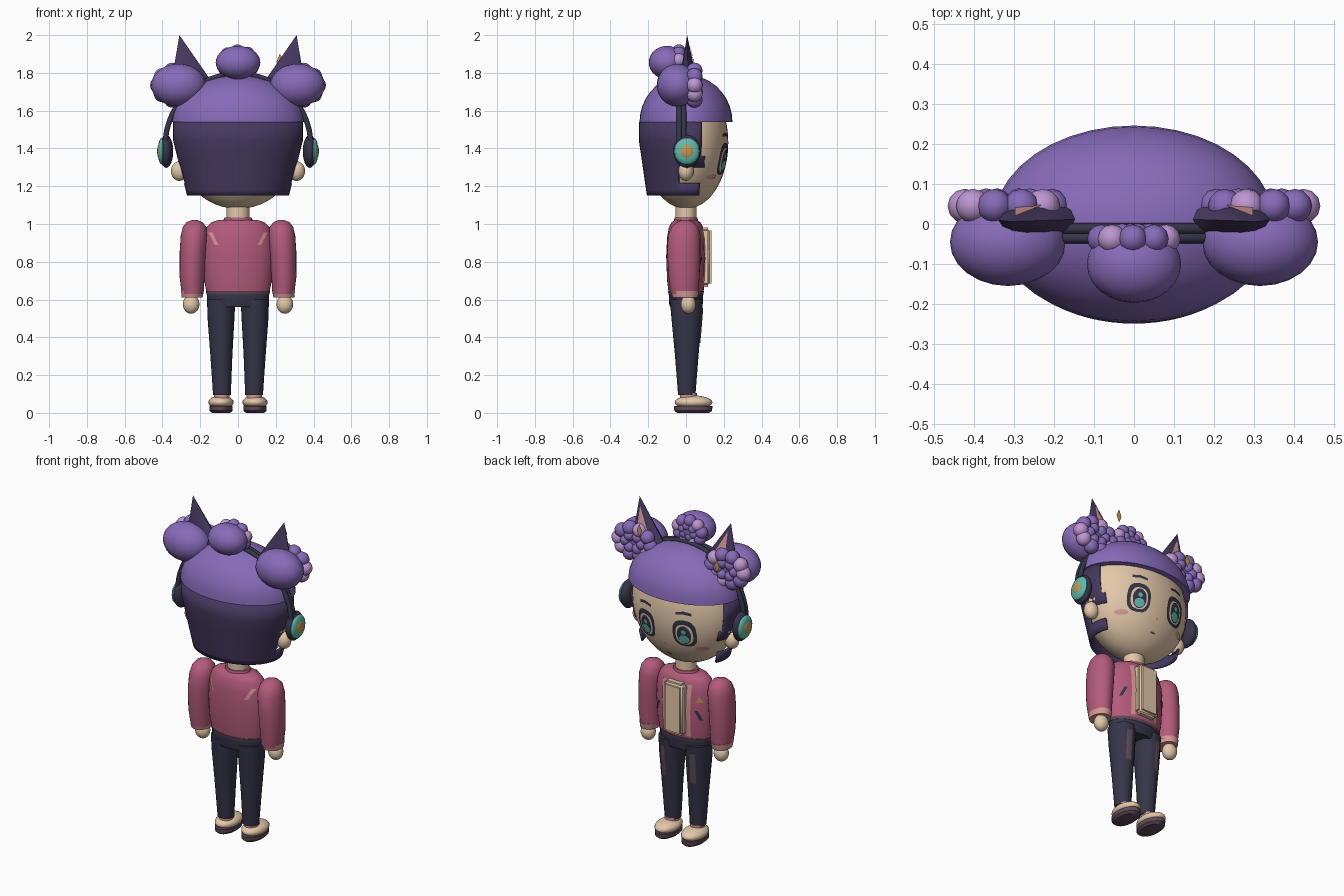
import bpy, bmesh, math
from mathutils import Matrix, Vector

if "Cube" in bpy.data.objects:
    bpy.data.objects.remove(bpy.data.objects["Cube"], do_unlink=True)


def material(name, r, g, b):
    m = bpy.data.materials.new(name)
    m.use_nodes = True
    m.diffuse_color = (r, g, b, 1)
    m.node_tree.nodes["Principled BSDF"].inputs["Base Color"].default_value = (r, g, b, 1)
    return m


PURPLE = material("purple hair", .242, .147, .485)
DARK = material("dark purple hair", .06, .04, .115)
SKIN = material("skin cream", .776, .578, .402)
JACKET = material("rose jacket", .45, .105, .195)
NAVY = material("navy", .036, .036, .067)
PINK = material("light pink", .68, .31, .3)
LILAC = material("lilac", .515, .305, .645)
TEAL = material("teal", .127, .485, .402)
GOLD = material("gold", .578, .305, .08)
MAUVE = material("mauve", .115, .07, .1)


def finish(name, bm, *mats, angle=40):
    me = bpy.data.meshes.new(name)
    bm.to_mesh(me)
    bm.free()
    ob = bpy.data.objects.new(name, me)
    bpy.context.collection.objects.link(ob)
    for m in mats:
        me.materials.append(m)
    bpy.ops.object.select_all(action='DESELECT')
    ob.select_set(True)
    bpy.context.view_layer.objects.active = ob
    bpy.ops.object.shade_smooth_by_angle(angle=math.radians(angle))
    return ob


def balls(name, items, *mats, seg=20, rings=12):
    """Ellipsoids given as (centre, radii, material index)."""
    bm = bmesh.new()
    for c, r, mi in items:
        before = set(bm.faces)
        bmesh.ops.create_uvsphere(bm, u_segments=seg, v_segments=rings, radius=1,
                                  matrix=Matrix.Translation(c) @ Matrix.Diagonal((*r, 1)))
        for f in set(bm.faces) - before:
            f.material_index = mi
    return finish(name, bm, *mats)


def loft(name, sections, mat, n=28, cap=True):
    """Stacked ellipses given as (cx, cy, z, rx, ry)."""
    bm = bmesh.new()
    rows = [[bm.verts.new((cx + rx * math.cos(2 * math.pi * i / n),
                           cy + ry * math.sin(2 * math.pi * i / n), z)) for i in range(n)]
            for cx, cy, z, rx, ry in sections]
    for a, b in zip(rows, rows[1:]):
        for i in range(n):
            j = (i + 1) % n
            bm.faces.new((a[i], a[j], b[j], b[i]))
    if cap:
        bm.faces.new(rows[0][::-1])
        bm.faces.new(rows[-1])
    return finish(name, bm, mat)


def loft_surface(sections):
    """Front/back depth of a loft at (x, z)."""
    def depth(x, z, side):
        for a, b in zip(sections, sections[1:]):
            if min(a[2], b[2]) <= z <= max(a[2], b[2]):
                t = (z - a[2]) / (b[2] - a[2])
                cx, cy, _, rx, ry = [p + (q - p) * t for p, q in zip(a, b)]
                return cy + side * ry * math.sqrt(max(0, 1 - ((x - cx) / rx) ** 2))
        return 0
    return depth


def decal(name, pts, surf, mat, lift=.004, side=1):
    """Thin patch of (x, z) outline points laid over a surface."""
    cx, cz = (sum(p[k] for p in pts) / len(pts) for k in (0, 1))
    bm = bmesh.new()

    def vert(x, z):
        return bm.verts.new((x, surf(x, z, side) + side * lift, z))
    mid, rows = vert(cx, cz), []
    for t in (.34, .67, 1):
        rows.append([vert(cx + (x - cx) * t, cz + (z - cz) * t) for x, z in pts])
    for i in range(len(pts)):
        j = (i + 1) % len(pts)
        bm.faces.new((mid, rows[0][i], rows[0][j]))
        for a, b in zip(rows, rows[1:]):
            bm.faces.new((a[i], b[i], b[j], a[j]))
    bm.normal_update()
    for f in bm.faces:
        if f.normal.y * side < 0:
            f.normal_flip()
    return finish(name, bm, mat)


def oval(cx, cz, rx, rz, n=20, power=1.0):
    out = []
    for i in range(n):
        c, s = math.cos(2 * math.pi * i / n), math.sin(2 * math.pi * i / n)
        out.append((cx + rx * math.copysign(abs(c) ** power, c), cz + rz * math.copysign(abs(s) ** power, s)))
    return out


def strip(x0, z0, x1, z1, w, n=6):
    """Slim bar between two points, widened along x."""
    a = [(x0 + (x1 - x0) * i / n, z0 + (z1 - z0) * i / n) for i in range(n + 1)]
    return [(x - w / 2, z) for x, z in a] + [(x + w / 2, z) for x, z in a[::-1]]


# Head, neck and hair
HEAD = (.33, .224, .35)
balls("head", [((0, 0, 1.43), HEAD, 0)], SKIN, seg=40, rings=24)
loft("neck", [(0, 0, .99, .06, .055), (0, 0, 1.12, .06, .055)], SKIN)
loft("hair_cap", [(0, 0, 1.54 + .25 * math.sin(a), .352 * math.cos(a), .246 * math.cos(a))
                  for a in [math.radians(d) for d in (0, 10, 20, 30, 40, 50, 60, 70, 80, 88)]], PURPLE, n=40)

bm = bmesh.new()
N, levels = 72, (1.15, 1.18, 1.215, 1.25, 1.3, 1.36, 1.44, 1.54)
rows = []
for z in levels:
    t = min(1, (z - 1.15) / .29)
    rx, ry = .27 + .073 * t, .207 + .042 * t
    rows.append([bm.verts.new((rx * math.cos(2 * math.pi * i / N), ry * math.sin(2 * math.pi * i / N), z))
                 for i in range(N)])
for a, b in zip(rows, rows[1:]):
    for i in range(N):
        j = (i + 1) % N
        p = (a[i].co + b[j].co) / 2
        edge = .09 if p.z > 1.3 else (.065 if p.z < 1.215 else -.035)
        if p.y < edge:
            bm.faces.new((a[i], a[j], b[j], b[i]))
bmesh.ops.delete(bm, geom=[v for v in bm.verts if not v.link_faces], context='VERTS')
hair = finish("back_hair", bm, DARK)
mod = hair.modifiers.new("thickness", 'SOLIDIFY')
mod.thickness, mod.offset = .012, -1


# Hair buns with a blossom of small balls on the face side
def bun(name, c, r, front, ring, ball, count, shift):
    balls(name, [(c, r, 0)], PURPLE, seg=24, rings=14)
    items = []
    for k, (scale, num, size) in enumerate(((1, count, 1), (.5, 6, .75))):
        for i in range(num):
            a = 2 * math.pi * (i + shift) / num
            pos = (c[0] + ring[0] * scale * math.cos(a), front + k * .012, c[2] + ring[1] * scale * math.sin(a))
            items.append((pos, (ball * size,) * 3, 1 if k == 0 and i % 3 == 0 else 0))
    balls(name + "_blossom", items, PURPLE, LILAC, seg=12, rings=8)


bun("top_bun", (0, -.1, 1.855), (.118, .097, .088), -.037, (.082, .06), .036, 9, .3)

for s, side in ((1, "left"), (-1, "right")):
    bun(side + "_bun", (s * .315, -.045, 1.735), (.145, .11, .113), .045, (.108, .08), .043, 10, 0 if s > 0 else 5)

    # Pointed animal ear with pink inner face
    bm = bmesh.new()
    tip = Vector((s * .31, .006, 2))
    base = [Vector((s * .245 + .108 * math.cos(math.pi * i / 6), .012 + .048 * math.sin(math.pi * i / 6), 1.75))
            for i in range(12)]
    top, ring = bm.verts.new(tip), [bm.verts.new(p) for p in base]
    for i in range(12):
        bm.faces.new((ring[i], ring[(i + 1) % 12], top))
    bm.faces.new(ring[::-1])
    finish(side + "_pointed_ear", bm, DARK)
    bm = bmesh.new()
    mid = Vector((s * .25, .02, 1.75))
    inner = [tip + (p - tip) * .86 + Vector((0, .006, .0)) for p in base[2:5]]
    inner = [mid + (p - mid) * .95 + Vector((0, .004, 0)) for p in inner]
    vs = [bm.verts.new(p) for p in inner]
    peak = bm.verts.new(tip + Vector((-s * .012, .014, -.05)))
    for a, b in zip(vs, vs[1:]):
        bm.faces.new((a, b, peak))
    finish(side + "_inner_ear", bm, PINK)

    # Ear and headphone cup
    balls(side + "_ear", [((s * .31, 0, 1.28), (.045, .04, .052), 0)], SKIN)
    balls(side + "_cup", [((s * .38, .005, 1.385), (.037, .072, .088), 0)], NAVY)
    balls(side + "_cup_disc", [((s * .403, .005, 1.385), (.022, .066, .07), 0)], TEAL)
    balls(side + "_cup_centre", [((s * .417, .005, 1.385), (.011, .036, .038), 0)], GOLD)

    # Face details
    def face(x, z, sd):
        return sd * HEAD[1] * math.sqrt(max(0, 1 - (x / HEAD[0]) ** 2 - ((z - 1.43) / HEAD[2]) ** 2))
    ex, ez = s * .128, 1.345
    decal(side + "_eye_outline", oval(ex, ez, .068, .085, power=.75), face, NAVY, .003)
    decal(side + "_eye_white", oval(ex, ez - .006, .05, .064, power=.8), face, SKIN, .005)
    decal(side + "_iris", oval(ex, ez - .008, .04, .058), face, NAVY, .007)
    decal(side + "_iris_glow", oval(ex, ez - .034, .029, .026), face, TEAL, .009)
    decal(side + "_pupil_glow", oval(ex, ez + .012, .013, .014, n=10), face, TEAL, .009)
    decal(side + "_eyebrow", [(ex - s * .045, 1.46), (ex, 1.466), (ex + s * .045, 1.46),
                              (ex + s * .045, 1.476), (ex, 1.484), (ex - s * .045, 1.474)], face, NAVY)
    decal(side + "_blush", oval(s * .205, 1.25, .033, .014), face, PINK)

    # Arm, cuff and hand
    loft(side + "_sleeve", [(s * .24, -.008, .63, .058, .072), (s * .243, -.01, .72, .066, .082),
                            (s * .238, -.012, .85, .071, .088), (s * .232, -.01, .94, .071, .086),
                            (s * .23, -.006, .985, .062, .07), (s * .23, -.004, 1.01, .042, .045),
                            (s * .23, -.003, 1.022, .012, .014)], JACKET)
    loft(side + "_cuff", [(s * .243, -.004, .61, .055, .066), (s * .241, -.006, .645, .06, .075)], PINK)
    balls(side + "_hand", [((s * .248, .012, .575), (.044, .04, .05), 0)], SKIN)

    # Leg with side stripe, ankle and shoe
    leg = [(s * .085, .004, .095, .047, .046), (s * .088, .004, .3, .058, .062),
           (s * .09, .003, .5, .071, .08), (s * .089, .002, .6, .075, .088)]
    loft(side + "_trouser_leg", leg, NAVY)
    decal(side + "_leg_stripe", strip(s * .1, .37, s * .103, .555, .034), loft_surface(leg), MAUVE)
    loft(side + "_ankle", [(s * .086, .012, .06, .04, .045), (s * .086, .012, .105, .04, .045)], PINK)
    balls(side + "_shoe", [((s * .09, .04, .056), (.067, .1, .036), 0)], SKIN)
    loft(side + "_sole", [(s * .09, .038, 0, .048, .085), (s * .09, .038, .012, .061, .1),
                          (s * .09, .038, .036, .062, .102)], MAUVE)

decal("nose", oval(0, 1.255, .008, .006, n=8), face, PINK)
decal("mouth", oval(0, 1.18, .018, .005, n=10), face, MAUVE)

# Headphone band made of two parallel tubes
for k, y in enumerate((-.012, -.035)):
    cu = bpy.data.curves.new("headband", 'CURVE')
    cu.dimensions, cu.bevel_depth, cu.bevel_resolution = '3D', .014, 2
    sp = cu.splines.new('POLY')
    sp.points.add(32)
    for i, p in enumerate(sp.points):
        a = math.pi * i / 32
        p.co = (.385 * math.cos(a), y, 1.42 + .375 * math.sin(a), 1)
    cu.materials.append(NAVY)
    bpy.context.collection.objects.link(bpy.data.objects.new("headband_tube_%d" % (k + 1), cu))

# Floating hair charms
for x, y, z in ((.222, .135, 1.86), (-.29, .115, 1.77)):
    decal("diamond_charm", [(x, z - .042), (x + .018, z), (x, z + .042), (x - .018, z)],
          lambda px, pz, sd, y=y: y, GOLD, 0)

# Jacket body
torso = [(0, 0, .635, .166, .092), (0, 0, .7, .179, .1), (0, 0, .83, .187, .105), (0, 0, .93, .182, .1),
         (0, 0, .985, .165, .09), (0, 0, 1.01, .14, .075), (0, 0, 1.022, .1, .058)]
loft("jacket_body", torso, JACKET, n=36)
loft("collar", [(0, 0, 1.0, .085, .068), (0, 0, 1.035, .072, .06)], JACKET)
loft("hem", [(0, 0, .628, .166, .092), (0, 0, .645, .171, .096)], MAUVE, n=36)
loft("waist", [(0, 0, .56, .155, .084), (0, 0, .58, .164, .09), (0, 0, .635, .164, .09)], NAVY, n=36)
skin_of = loft_surface(torso)

# Shirt panel in the jacket opening
bm = bmesh.new()
bmesh.ops.create_cube(bm, size=1, matrix=Matrix.Translation((0, .1, .825)) @ Matrix.Diagonal((.135, .07, .315, 1)))
bmesh.ops.bevel(bm, geom=bm.edges[:], offset=.018, segments=3, affect='EDGES')
finish("shirt_panel", bm, SKIN)

for s, side in ((1, "left"), (-1, "right")):
    decal(side + "_lapel", strip(s * .08, .66, s * .084, .975, .026), skin_of, PINK, .005)
    decal(side + "_pocket", strip(s * .125, .825, s * .15, .765, .016), skin_of, NAVY)
    decal(side + "_back_mark", strip(s * .147, .955, s * .113, .89, .02), skin_of, PINK, .004, -1)
decal("badge", [(-.16, .875), (-.12, .875), (-.14, .91)], skin_of, GOLD, .005)
